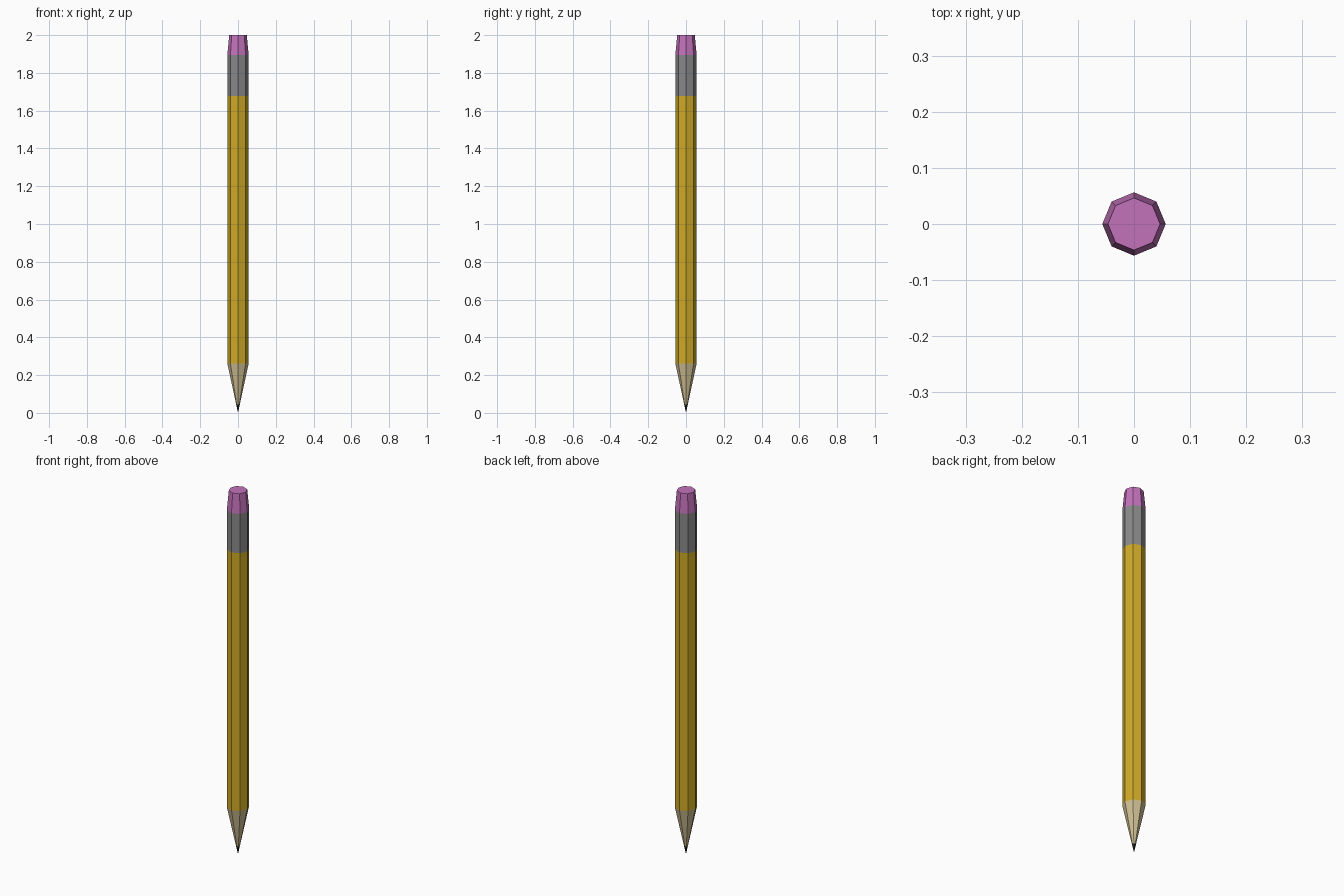
import bpy, bmesh
from math import cos, sin, pi

if "Cube" in bpy.data.objects:
    bpy.data.objects.remove(bpy.data.objects["Cube"])

SIDES = 8
R = 0.0565          # corner radius of the shaft
TIP_Z, CONE_Z = 0.045, 0.262


def section(name, z0, r0, z1, r1, color, cap_top=False):
    """Eight-sided sleeve between two heights; a zero radius makes a point."""
    bm = bmesh.new()

    def ring(z, r):
        if r == 0:
            return [bm.verts.new((0, 0, z))] * SIDES
        return [bm.verts.new((r * cos(2 * pi * i / SIDES), r * sin(2 * pi * i / SIDES), z))
                for i in range(SIDES)]

    low, high = ring(z0, r0), ring(z1, r1)
    for i in range(SIDES):
        j = (i + 1) % SIDES
        corners = [low[i], low[j], high[j], high[i]]
        bm.faces.new(list(dict.fromkeys(corners)))
    if cap_top:
        bm.faces.new(high)
    mesh = bpy.data.meshes.new(name)
    bm.to_mesh(mesh)
    bm.free()
    obj = bpy.data.objects.new(name, mesh)
    bpy.context.collection.objects.link(obj)
    mat = bpy.data.materials.new(name + "_color")
    mat.diffuse_color = (*color, 1)
    mat.use_nodes = True
    mat.node_tree.nodes["Principled BSDF"].inputs["Base Color"].default_value = mat.diffuse_color
    mesh.materials.append(mat)
    return obj


# Sharpened end: graphite point and bare wood cone
tip_r = R * TIP_Z / CONE_Z
section("graphite_tip", 0, 0, TIP_Z, tip_r, (0.02, 0.02, 0.02))
section("wood_cone", TIP_Z, tip_r, CONE_Z, R, (0.62, 0.52, 0.29))

# Painted shaft, metal band and tapered eraser
section("shaft", CONE_Z, R, 1.678, R, (0.62, 0.40, 0.02))
section("metal_band", 1.678, R, 1.894, R, (0.25, 0.25, 0.25))
section("eraser", 1.894, R, 2.0, 0.0465, (0.55, 0.17, 0.50), cap_top=True)
